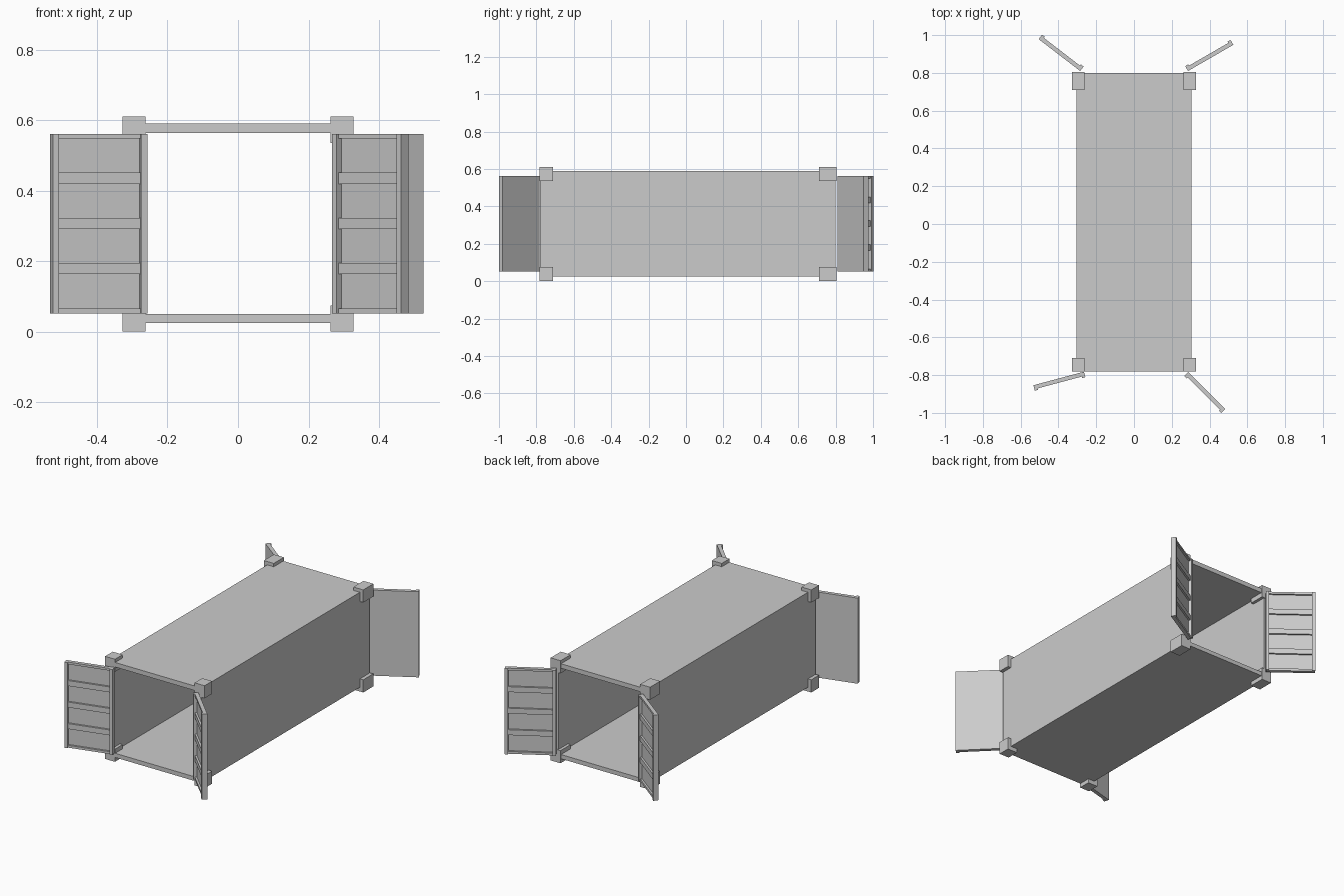
import bpy, bmesh
from math import radians, cos, sin
from mathutils import Matrix, Vector

if "Cube" in bpy.data.objects:
    bpy.data.objects.remove(bpy.data.objects["Cube"])


def add_box(bm, lo, hi):
    lo, hi = Vector(lo), Vector(hi)
    m = Matrix.Translation((lo + hi) / 2) @ Matrix.Diagonal((*(hi - lo), 1))
    bmesh.ops.create_cube(bm, size=1, matrix=m)


def finish(name, bm, matrix=None):
    if matrix:
        bmesh.ops.transform(bm, matrix=matrix, verts=bm.verts)
    bmesh.ops.recalc_face_normals(bm, faces=bm.faces)
    me = bpy.data.meshes.new(name)
    bm.to_mesh(me)
    bm.free()
    ob = bpy.data.objects.new(name, me)
    bpy.context.collection.objects.link(ob)
    return ob


Y0, Y1 = -0.78, 0.80          # front and back ends of the shell

# Open-ended rectangular shell
bm = bmesh.new()
rings = []
for y in (Y0, Y1):
    for x, z0, z1 in ((0.305, 0.025, 0.59), (0.28, 0.05, 0.563)):
        rings.append([bm.verts.new(c) for c in
                      ((-x, y, z0), (x, y, z0), (x, y, z1), (-x, y, z1))])
fo, fi, bo, bi = rings
for a, b in ((fo, fi), (fi, bi), (bi, bo), (bo, fo)):
    for i in range(4):
        j = (i + 1) % 4
        bm.faces.new((a[i], a[j], b[j], b[i]))
finish("container_shell", bm)

# Corner blocks
for end, ya, yb in (("front", Y0 - 0.002, -0.71), ("back", 0.71, Y1 + 0.005)):
    for level, za, zb in (("bottom", 0.0, 0.075), ("top", 0.535, 0.61)):
        for side, xa, xb in (("left", -0.327, -0.262), ("right", 0.262, 0.327)):
            bm = bmesh.new()
            add_box(bm, (xa, ya, za), (xb, yb, zb))
            finish(f"corner_block_{end}_{level}_{side}", bm)

# Swung-open doors: local x runs from hinge to free edge, local y is the inner face
W, Z0, Z1 = 0.277, 0.052, 0.561
POST, DEPTH, SKIN, RIB = 0.018, 0.03, 0.011, 0.022
RIBS = ((Z0, 0.066), (0.163, 0.195), (0.291, 0.323), (0.419, 0.451), (0.548, Z1))


def door(name, hx, hy, angle):
    sx, sy = (1 if hx > 0 else -1), (1 if hy > 0 else -1)
    a = radians(angle)
    u = Vector((sx * cos(a), sy * sin(a), 0))
    v = Vector((-sx * sin(a), sy * cos(a), 0))
    m = Matrix.Translation((hx, hy, 0)) @ Matrix((u, v, (0, 0, 1))).transposed().to_4x4()
    bm = bmesh.new()
    add_box(bm, (POST, 0, Z0), (W - POST, SKIN, Z1))
    add_box(bm, (0, 0, Z0), (POST, DEPTH, Z1))
    add_box(bm, (W - POST, 0, Z0), (W, DEPTH, Z1))
    for za, zb in RIBS:
        add_box(bm, (POST, SKIN, za), (W - POST, RIB, zb))
    finish(name, bm, m)


door("door_front_left", -0.265, -0.782, 15)
door("door_front_right", 0.288, -0.784, 45)
door("door_back_left", -0.285, 0.81, 37.5)
door("door_back_right", 0.286, 0.81, 30)
